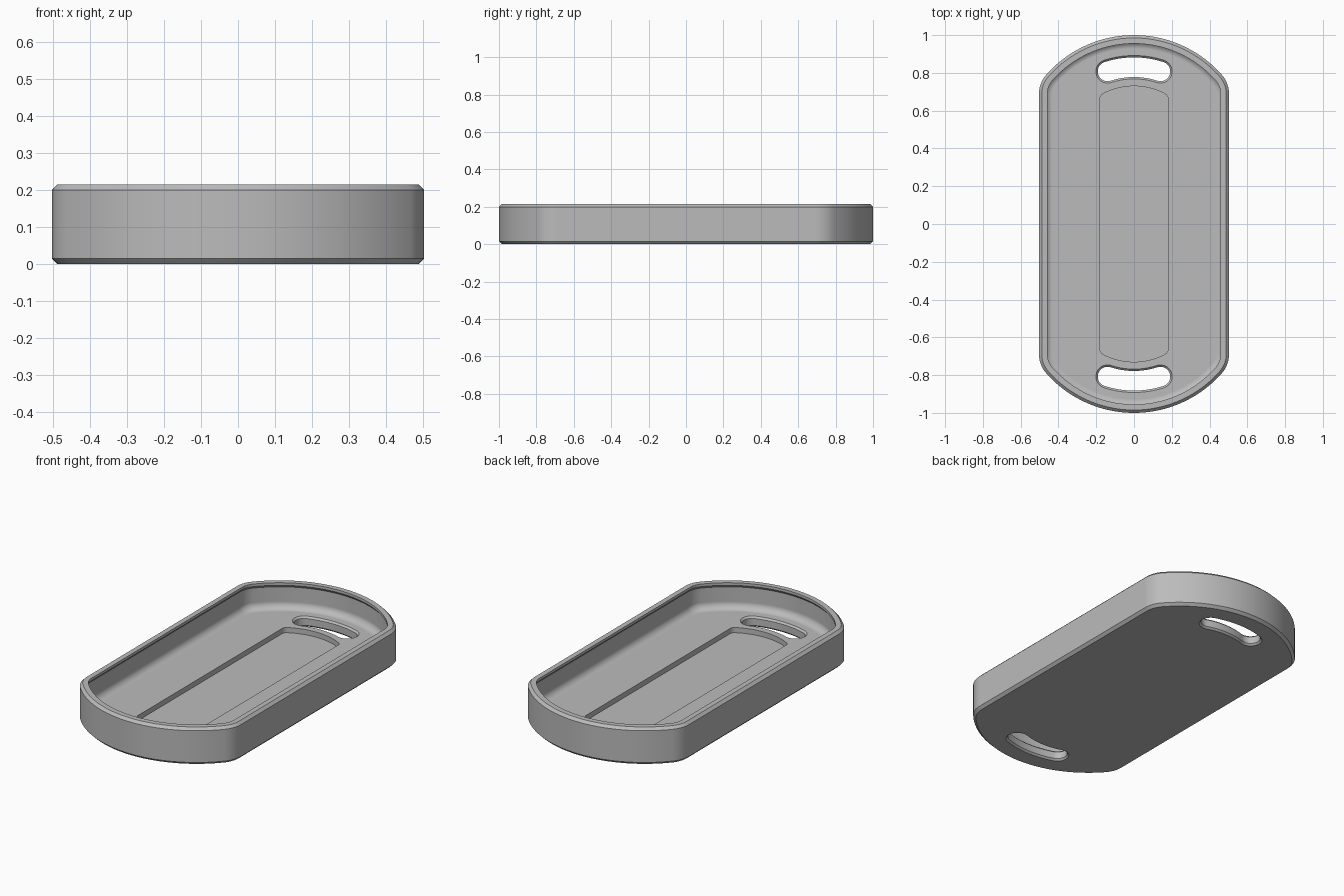
import bpy, bmesh
from math import sin, cos, pi, sqrt, atan2, asin

cube = bpy.data.objects.get("Cube")
if cube:
    bpy.data.objects.remove(cube, do_unlink=True)

ARC_Y = 0.38      # shared centre of all end arcs
FLOOR = 0.06
HEIGHT = 0.215

grey = bpy.data.materials.new("plain grey")
grey.use_nodes = True
grey.diffuse_color = (0.5, 0.5, 0.5, 1)
bsdf = grey.node_tree.nodes["Principled BSDF"]
bsdf.inputs["Base Color"].default_value = (0.5, 0.5, 0.5, 1)
bsdf.inputs["Roughness"].default_value = 0.6


def arc(cx, cy, r, a0, a1, n):
    return [(cx + r * cos(a0 + (a1 - a0) * i / n), cy + r * sin(a0 + (a1 - a0) * i / n))
            for i in range(n + 1)]


def bowed_outline(half_x, end_r, corner_r):
    """Straight sides, bowed ends and rounded corners, counter-clockwise."""
    fx = half_x - corner_r
    fy = sqrt((end_r - corner_r) ** 2 - fx ** 2)
    a = atan2(fy, fx)
    quarter = arc(fx, ARC_Y + fy, corner_r, 0, a, 10)
    quarter += arc(0, ARC_Y, end_r, a, pi / 2, 20)[1:]
    top = quarter + [(-x, y) for x, y in reversed(quarter[:-1])]
    return top + [(-x, -y) for x, y in top]


def slot_outline(half_w, side):
    """Curved slot with round ends; side is 1 for back, -1 for front."""
    mid_r = 0.45
    t = asin(0.14 / mid_r)
    a0, a1 = pi / 2 - t, pi / 2 + t
    pts = arc(0, ARC_Y, mid_r + half_w, a0, a1, 20)
    pts += arc(mid_r * cos(a1), ARC_Y + mid_r * sin(a1), half_w, a1, a1 + pi, 14)[1:]
    pts += arc(0, ARC_Y, mid_r - half_w, a1, a0, 20)[1:]
    pts += arc(mid_r * cos(a0), ARC_Y + mid_r * sin(a0), half_w, a0 - pi, a0, 14)[1:-1]
    return [(side * x, side * y) for x, y in pts]


def loft(name, rings):
    """Skin a stack of (outline, z) rings and cap both ends."""
    bm = bmesh.new()
    loops = [[bm.verts.new((x, y, z)) for x, y in pts] for pts, z in rings]
    n = len(loops[0])
    for lo, hi in zip(loops, loops[1:]):
        for i in range(n):
            j = (i + 1) % n
            bm.faces.new((lo[i], lo[j], hi[j], hi[i]))
    bm.faces.new(loops[0][::-1])
    bm.faces.new(loops[-1])
    bmesh.ops.recalc_face_normals(bm, faces=bm.faces)
    mesh = bpy.data.meshes.new(name)
    bm.to_mesh(mesh)
    bm.free()
    mesh.materials.append(grey)
    obj = bpy.data.objects.new(name, mesh)
    bpy.context.collection.objects.link(obj)
    return obj


# Tray shell as (inset, height): outside, rim, small lip, inner wall, floor fillet
cham, lip, wall, fillet = 0.015, 0.045, 0.032, 0.04
section = [(cham, 0), (0, cham), (0, HEIGHT - cham), (cham, HEIGHT),
           (lip, HEIGHT), (lip, HEIGHT - 0.015), (wall, HEIGHT - 0.03)]
section += arc(wall + fillet, FLOOR + fillet, fillet, pi, 1.5 * pi, 8)
tray = loft("tray", [(bowed_outline(0.503 - d, 0.62 - d, 0.15 - d), z) for d, z in section])

# Shallow channel in the floor
recess = bowed_outline(0.18, 0.35, 0.03)
cutters = [loft("channel_cutter", [(recess, 0.03), (recess, 0.12)])]

# Chamfered handle slots at both ends
slot_section = [(0.072, -0.01), (0.052, 0.01), (0.052, FLOOR - 0.01), (0.072, FLOOR + 0.01)]
for side, label in ((1, "back"), (-1, "front")):
    cutters.append(loft(label + "_slot_cutter",
                        [(slot_outline(w, side), z) for w, z in slot_section]))

bpy.ops.object.select_all(action='DESELECT')
bpy.context.view_layer.objects.active = tray
tray.select_set(True)
for cutter in cutters:
    cutter.hide_render = True
    mod = tray.modifiers.new("cut", 'BOOLEAN')
    mod.operation = 'DIFFERENCE'
    mod.solver = 'EXACT'
    mod.object = cutter
    bpy.ops.object.modifier_apply(modifier=mod.name)
    bpy.data.objects.remove(cutter, do_unlink=True)

# Smooth curved walls, crisp chamfers
bpy.ops.object.shade_smooth_by_angle(angle=pi / 6)
weighted = tray.modifiers.new("clean_normals", 'WEIGHTED_NORMAL')
weighted.keep_sharp = True
